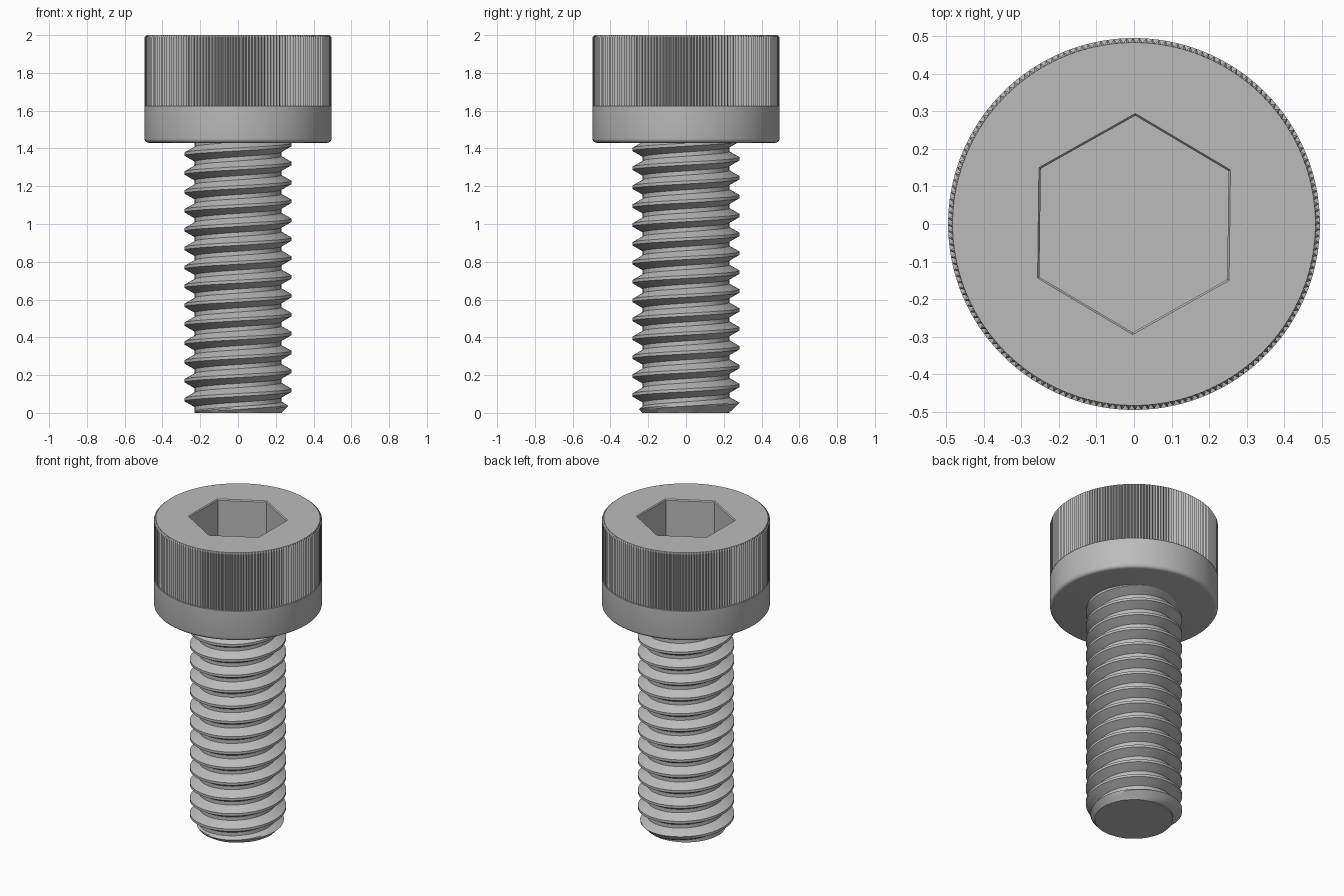
import bpy, bmesh
from math import sin, cos, pi, tau, radians

cube = bpy.data.objects.get("Cube")
if cube:
    bpy.data.objects.remove(cube, do_unlink=True)

# One plain steel colour
steel = bpy.data.materials.new("steel_grey")
steel.use_nodes = True
steel.diffuse_color = (0.5, 0.5, 0.5, 1)
steel.node_tree.nodes["Principled BSDF"].inputs["Base Color"].default_value = (0.5, 0.5, 0.5, 1)


def finish(bm, name):
    bmesh.ops.recalc_face_normals(bm, faces=bm.faces)
    mesh = bpy.data.meshes.new(name)
    bm.to_mesh(mesh)
    bm.free()
    mesh.materials.append(steel)
    ob = bpy.data.objects.new(name, mesh)
    bpy.context.collection.objects.link(ob)
    bpy.ops.object.select_all(action='DESELECT')
    ob.select_set(True)
    bpy.context.view_layer.objects.active = ob
    bpy.ops.object.shade_smooth_by_angle(angle=radians(30))
    return ob


# Head: a stack of rings, each ring a radius rule and a height
TEETH = 180
STEPS = TEETH * 2
HEAD_BASE, HEAD_TOP = 1.43, 2.0


def circle(r):
    return lambda i: r


def knurl(tip, root):
    return lambda i: tip if i % 2 else root


def hexagon(apothem):
    # corner at step 0, flat midway between corners
    return lambda i: apothem / cos((i * tau / STEPS) % (pi / 3) - pi / 6)


fillet = 0.022
rings = [(circle(0.495 - fillet * (1 - sin(a))), HEAD_BASE + fillet * (1 - cos(a)))
         for a in [k * pi / 8 for k in range(5)]]
rings += [
    (circle(0.495), 1.625),
    (knurl(0.495, 0.483), 1.626),
    (knurl(0.495, 0.483), 1.99),
    (circle(0.483), HEAD_TOP),
    (hexagon(0.255), HEAD_TOP),      # socket rim
    (hexagon(0.25), 1.993),
    (hexagon(0.25), 1.7),            # socket floor
]
bm = bmesh.new()
start = radians(89.3)                # a socket corner points to the back
loops = []
for radius, z in rings:
    loops.append([bm.verts.new((radius(i) * cos(start + i * tau / STEPS),
                                radius(i) * sin(start + i * tau / STEPS), z))
                  for i in range(STEPS)])
for low, high in zip(loops, loops[1:]):
    for i in range(STEPS):
        j = (i + 1) % STEPS
        bm.faces.new((low[i], low[j], high[j], high[i]))
bm.faces.new(loops[0])
bm.faces.new(loops[-1])
finish(bm, "socket_head")

# Threaded shank: a right-handed helical strip whose edges join turn to turn
PITCH, SEG, TURNS = 0.1, 96, 18
CREST, ROOT, TIP = 0.2835, 0.229, 0.23
half_crest, flank = 0.008, 0.031
profile = [(-half_crest, CREST), (half_crest, CREST)]
profile += [(half_crest + flank * t, CREST + (ROOT - CREST) * t) for t in (0.25, 0.5, 0.75, 1)]
profile += [(PITCH - half_crest - flank * t, CREST + (ROOT - CREST) * t) for t in (1, 0.75, 0.5, 0.25)]

bm = bmesh.new()
rows = []
for j in range(SEG * TURNS):
    a = j * tau / SEG
    base = 0.02 - 2 * PITCH + PITCH * j / SEG
    row = []
    for dz, r in profile:
        z = base + dz
        r = min(r, TIP + max(z, 0))  # chamfered end
        row.append(bm.verts.new((r * cos(a), r * sin(a), z)))
    rows.append(row)
for j in range(SEG * (TURNS - 1) - 1):
    left = rows[j] + [rows[j + SEG][0]]
    right = rows[j + 1] + [rows[j + 1 + SEG][0]]
    for m in range(len(profile)):
        bm.faces.new((left[m], right[m], right[m + 1], left[m + 1]))

# Trim both ends flat and close them; the upper end sits inside the head
for z, direction in ((0, -1), (HEAD_BASE + 0.01, 1)):
    cut = bmesh.ops.bisect_plane(bm, geom=bm.verts[:] + bm.edges[:] + bm.faces[:],
                                 plane_co=(0, 0, z), plane_no=(0, 0, direction),
                                 clear_outer=True)
    edges = [e for e in cut["geom_cut"] if isinstance(e, bmesh.types.BMEdge)]
    bmesh.ops.triangle_fill(bm, edges=edges, use_beauty=True)
loose = [v for v in bm.verts if not v.link_faces]
bmesh.ops.delete(bm, geom=loose, context='VERTS')
finish(bm, "threaded_shank")
